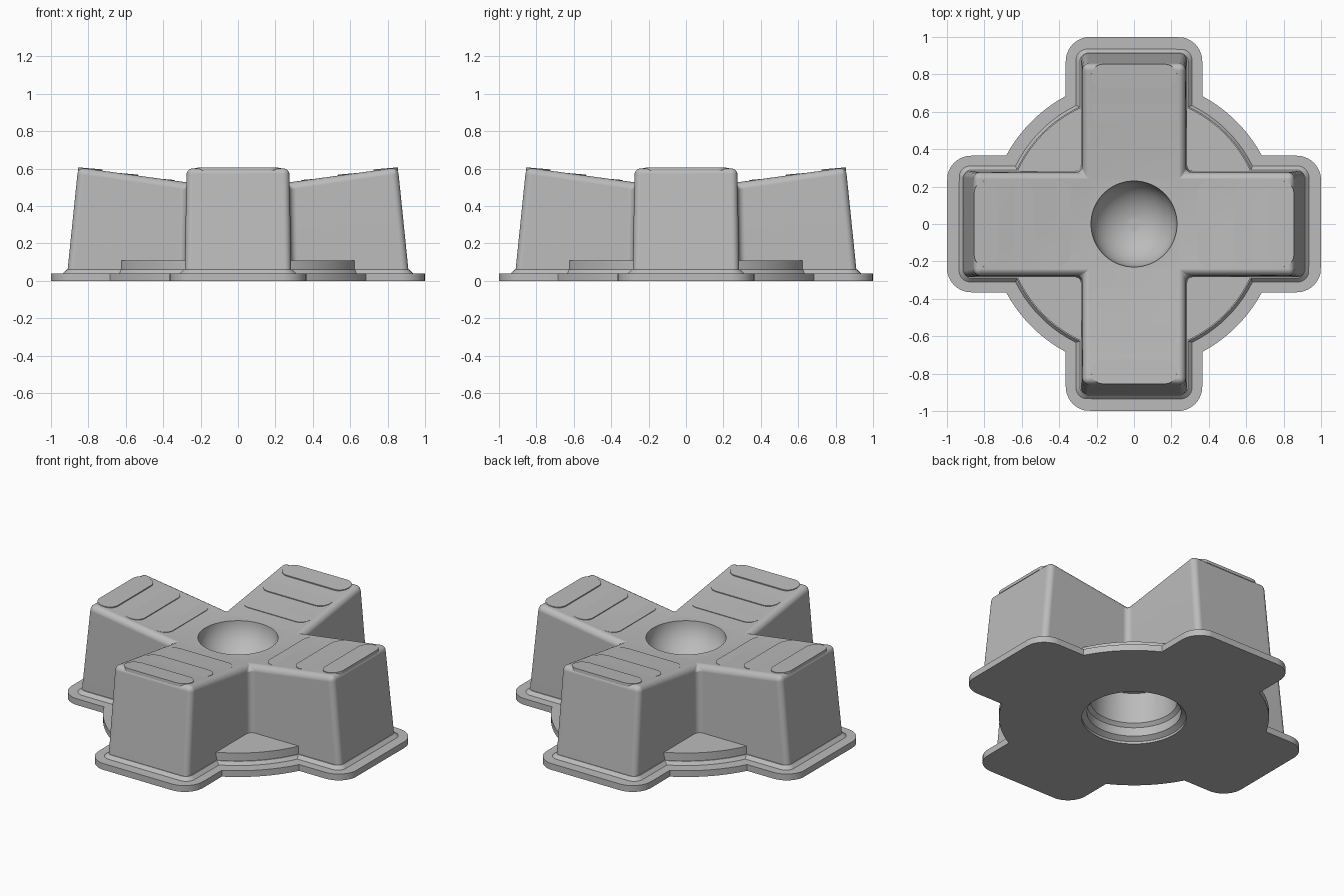
import bpy, bmesh, math
from mathutils import Matrix, Vector

cube = bpy.data.objects.get("Cube")
if cube:
    bpy.data.objects.remove(cube)

grey = bpy.data.materials.new("plain_grey")
grey.use_nodes = True
colour = (0.5, 0.5, 0.5, 1)
grey.diffuse_color = colour
grey.node_tree.nodes["Principled BSDF"].inputs["Base Color"].default_value = colour


def to_object(name, bm, matrix=Matrix()):
    bmesh.ops.recalc_face_normals(bm, faces=bm.faces)
    mesh = bpy.data.meshes.new(name)
    bm.to_mesh(mesh)
    bm.free()
    mesh.transform(matrix)
    mesh.materials.append(grey)
    obj = bpy.data.objects.new(name, mesh)
    bpy.context.collection.objects.link(obj)
    return obj


def loft(name, layers, matrix=Matrix()):
    """Skin a stack of (outline, height) layers and cap both ends."""
    bm = bmesh.new()
    rings = [[bm.verts.new((x, y, z)) for x, y in pts] for pts, z in layers]
    n = len(rings[0])
    for low, high in zip(rings, rings[1:]):
        for i in range(n):
            j = (i + 1) % n
            bm.faces.new((low[i], low[j], high[j], high[i]))
    bm.faces.new(rings[0][::-1])
    bm.faces.new(rings[-1])
    return to_object(name, bm, matrix)


def arc(cx, cy, r, start, end, steps):
    angles = [start + (end - start) * i / steps for i in range(steps + 1)]
    return [(cx + r * math.cos(a), cy + r * math.sin(a)) for a in angles]


def circle(r, steps=96):
    return arc(0, 0, r, 0, math.tau, steps)[:-1]


def cross_disc(end, half, corner, disc):
    """Outline of a four-armed cross with rounded arm ends, joined to a disc."""
    a = math.asin(half / disc)
    quarter = arc(end - corner, half - corner, corner, 0, math.pi / 2, 10)
    quarter += arc(0, 0, disc, a, math.pi / 2 - a, 16)
    quarter += arc(half - corner, end - corner, corner, 0, math.pi / 2, 10)[:-1]
    # keep each arm end symmetric: the second corner starts the next arm
    points = []
    for k in range(4):
        turn = Matrix.Rotation(k * math.pi / 2, 2)
        points += [tuple(turn @ Vector(p)) for p in quarter]
    return points


def finish(obj, cutters=()):
    """Cut, apply the modifiers and shade smoothly with sharp edges kept."""
    for cutter in cutters:
        mod = obj.modifiers.new("cut", "BOOLEAN")
        mod.operation = "DIFFERENCE"
        mod.solver = "EXACT"
        mod.object = cutter
    bpy.context.view_layer.update()
    graph = bpy.context.evaluated_depsgraph_get()
    mesh = bpy.data.meshes.new_from_object(obj.evaluated_get(graph))
    obj.modifiers.clear()
    obj.data = mesh
    bpy.ops.object.select_all(action="DESELECT")
    obj.select_set(True)
    bpy.context.view_layer.objects.active = obj
    bpy.ops.object.shade_smooth_by_angle(angle=math.radians(32))
    weighted = obj.modifiers.new("weighted", "WEIGHTED_NORMAL")
    weighted.keep_sharp = True


# Cutters: stepped socket underneath, round bowl on top
socket = loft("socket_cutter", [(circle(r), z) for r, z in (
    (0.30, -0.1), (0.30, 0.015), (0.27, 0.035), (0.27, 0.09),
    (0.25, 0.11), (0.24, 0.30))])
bowl_layers = [(circle(0.23 * math.sin(t)), 0.525 - 0.2 * math.cos(t))
               for t in (math.pi / 2 * i / 16 for i in range(1, 17))]
bowl = loft("bowl_cutter", bowl_layers + [(circle(0.23), 0.7)])

# Base flange, chamfered step and raised disc
outer = cross_disc(1.0, 0.365, 0.13, 0.775)
flange = loft("base_flange", [(outer, 0), (outer, 0.04)])
step = loft("base_step", [(cross_disc(0.935, 0.31, 0.06, 0.705), 0.04),
                          (cross_disc(0.915, 0.29, 0.05, 0.69), 0.06)])
disc = loft("raised_disc", [(circle(0.685), 0.06), (circle(0.685), 0.11)])
for part in (flange, step, disc):
    finish(part, [socket])

# Cross body: four tapered arms rising outward from a flat centre
TOP_END, TOP_HALF, TOP_LOW, TOP_HIGH = 0.855, 0.275, 0.522, 0.607
bm = bmesh.new()
lower, upper = [], []
for k in range(4):
    turn = Matrix.Rotation(k * math.pi / 2, 3, "Z")
    for ring, e, h, z_end, z_in in (
            (lower, 0.915, 0.285, 0.02, 0.02),
            (upper, TOP_END, TOP_HALF, TOP_HIGH, TOP_LOW)):
        for p in ((e, -h, z_end), (e, h, z_end), (h, h, z_in)):
            ring.append(bm.verts.new(turn @ Vector(p)))
for i in range(12):
    j = (i + 1) % 12
    bm.faces.new((lower[i], lower[j], upper[j], upper[i]))
for k in range(4):
    bm.faces.new([upper[(3 * k + d) % 12] for d in (-1, 0, 1, 2)])
bm.faces.new(upper[2::3])
bm.faces.new(lower[::-1])
body = to_object("cross_body", bm)
bevel = body.modifiers.new("round_edges", "BEVEL")
bevel.width = 0.035
bevel.segments = 5
bevel.limit_method = "ANGLE"
bevel.angle_limit = math.radians(30)
finish(body, [socket, bowl])

# Grip pads: three rounded bars along each arm, slightly less steep than it
R, HALF = 0.065, 0.23
bar = arc(0, HALF - R, R, 0, math.pi, 16) + arc(0, R - HALF, R, math.pi, math.tau, 16)
slope = (TOP_HIGH - TOP_LOW) / (TOP_END - TOP_HALF)
for k in range(4):
    for n, x in enumerate((0.405, 0.60, 0.79)):
        z = TOP_LOW + slope * (x - TOP_HALF) + 0.004
        place = (Matrix.Rotation(k * math.pi / 2, 4, "Z")
                 @ Matrix.Translation((x, 0, z))
                 @ Matrix.Rotation(-0.085, 4, "Y"))
        finish(loft(f"grip_pad_{k + 1}_{n + 1}", [(bar, -0.02), (bar, 0)], place))

for cutter in (socket, bowl):
    cutter.hide_render = True
    cutter.hide_set(True)
